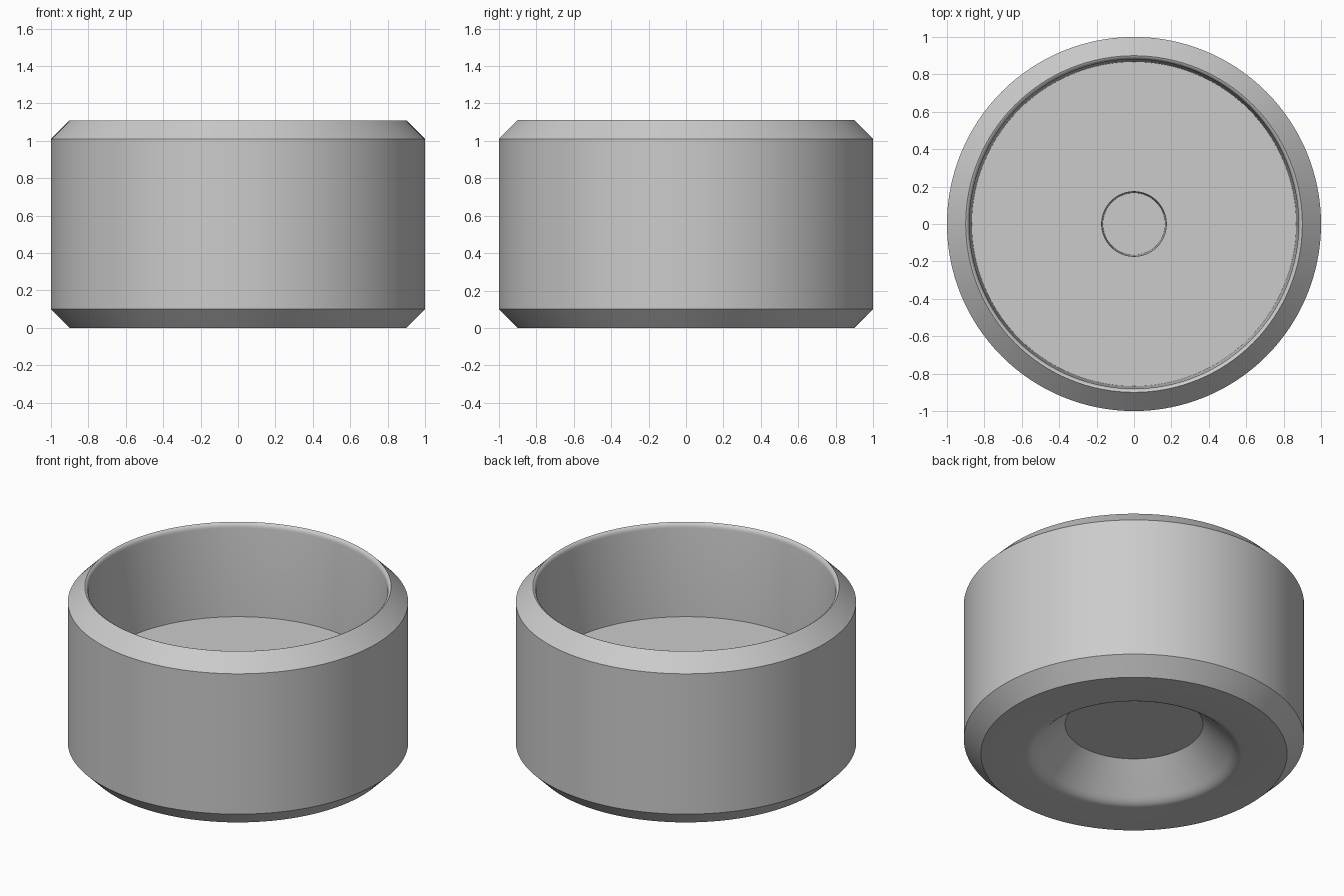
import bpy, bmesh, math
from mathutils import Vector

cube = bpy.data.objects.get("Cube")
if cube:
    bpy.data.objects.remove(cube, do_unlink=True)

SEGMENTS = 128


def bend(start, corner, end, steps=5):
    """Points of a rounded corner, as a quadratic curve."""
    a, b, c = Vector(start), Vector(corner), Vector(end)
    pts = []
    for i in range(steps + 1):
        t = i / steps
        pts.append(tuple(a * (1 - t) ** 2 + b * 2 * t * (1 - t) + c * t * t))
    return pts


def lathe(name, profile, mat):
    """Revolve a (radius, height) profile around z into a closed solid."""
    bm = bmesh.new()
    verts = [bm.verts.new((r, 0, z)) for r, z in profile]
    edges = [bm.edges.new(pair) for pair in zip(verts, verts[1:])]
    bmesh.ops.spin(bm, geom=verts + edges, cent=(0, 0, 0), axis=(0, 0, 1),
                   angle=math.tau, steps=SEGMENTS)
    bmesh.ops.remove_doubles(bm, verts=bm.verts, dist=0.0005)
    bmesh.ops.recalc_face_normals(bm, faces=bm.faces)
    mesh = bpy.data.meshes.new(name)
    bm.to_mesh(mesh)
    bm.free()
    mesh.materials.append(mat)
    obj = bpy.data.objects.new(name, mesh)
    bpy.context.collection.objects.link(obj)
    bpy.ops.object.select_all(action='DESELECT')
    obj.select_set(True)
    bpy.context.view_layer.objects.active = obj
    bpy.ops.object.shade_smooth_by_angle(angle=math.radians(30))
    return obj


# Plain grey material
grey = bpy.data.materials.new("plain grey")
grey.use_nodes = True
color = (0.6, 0.6, 0.6, 1)
grey.diffuse_color = color
grey.node_tree.nodes["Principled BSDF"].inputs["Base Color"].default_value = color

# Conical recess underneath, with a softened mouth
underside = [(0, 0.2), (0.405, 0.2)] + bend((0.57, 0.035), (0.605, 0), (0.635, 0))
# Chamfered outer wall
outside = [(0.9, 0), (1, 0.1), (1, 1.01), (0.9, 1.11)]
# Rounded inner lip and slightly tapered cup wall
inside = bend((0.9, 1.11), (0.882, 1.105), (0.88, 1.08))[1:] + [(0.867, 0.51)]
# Cup floor with a small round socket
floor = [(0.173, 0.51), (0.166, 0.31), (0, 0.31)]

lathe("round_cup", underside + outside + inside + floor, grey)
